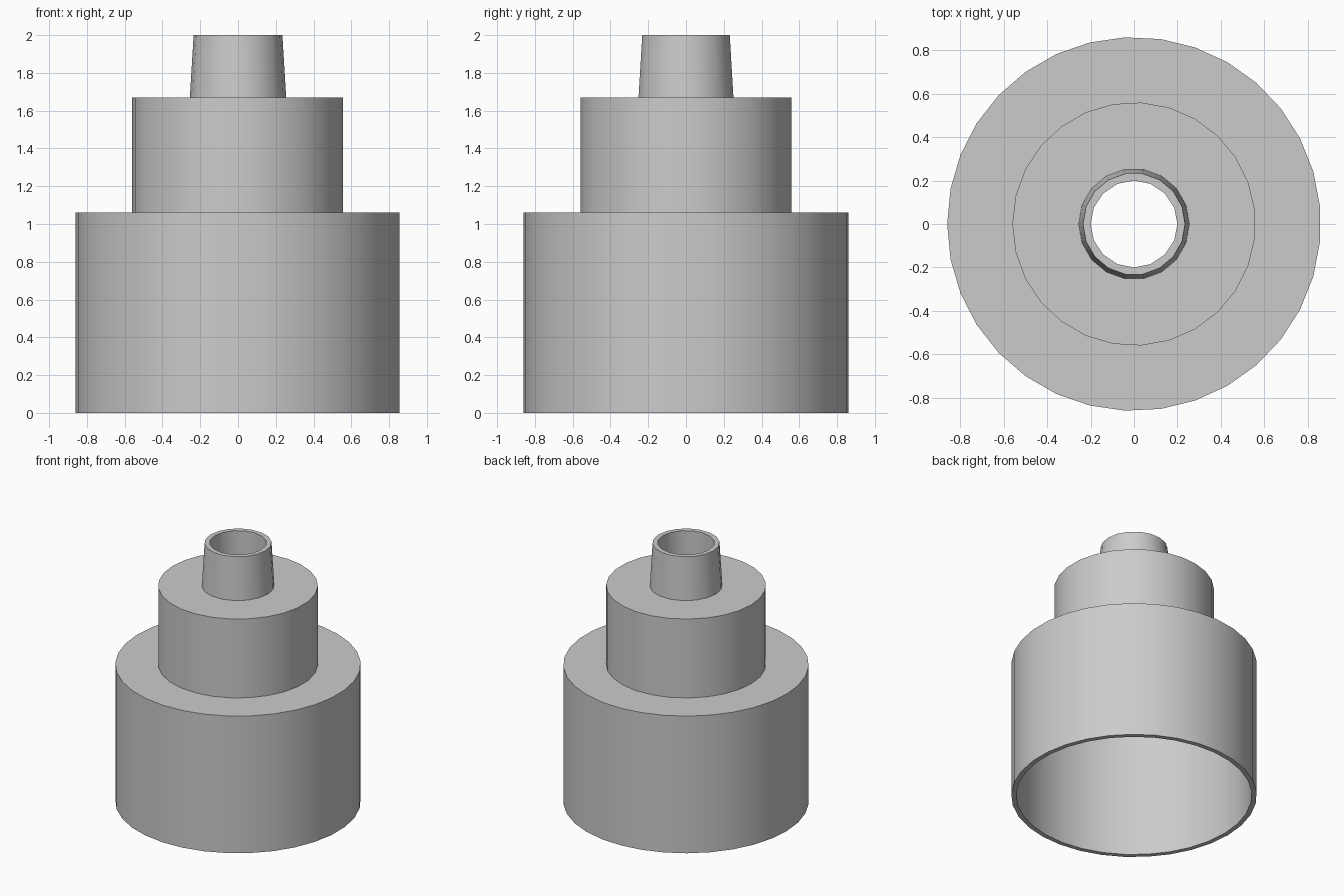
import bpy, bmesh, math

old = bpy.data.objects.get("Cube")
if old:
    bpy.data.objects.remove(old, do_unlink=True)

grey = bpy.data.materials.new("light_grey")
grey.use_nodes = True
colour = (0.6, 0.6, 0.6, 1)
grey.diffuse_color = colour
grey.node_tree.nodes["Principled BSDF"].inputs["Base Color"].default_value = colour

WALL = 0.035
BASE_TOP, COLLAR_TOP, TOP = 1.06, 1.67, 2.0
BASE_R, COLLAR_R, BORE_R = 0.86, 0.56, 0.2

# Round walls in order: up the outside, then down the inside
# (sides, first radius, first height, last radius, last height)
walls = [
    (33, BASE_R, 0, BASE_R, BASE_TOP),
    (27, COLLAR_R, BASE_TOP, COLLAR_R, COLLAR_TOP),
    (18, 0.255, COLLAR_TOP, 0.235, TOP),
    (16, BORE_R, TOP, BORE_R, COLLAR_TOP - WALL),
    (26, COLLAR_R - WALL, COLLAR_TOP - WALL, COLLAR_R - WALL, BASE_TOP - WALL),
    (33, BASE_R - WALL, BASE_TOP - WALL, BASE_R - WALL, 0),
]

bm = bmesh.new()


def ring(sides, radius, z):
    angles = [math.pi + math.tau * i / sides for i in range(sides)]
    verts = [bm.verts.new((radius * math.cos(a), radius * math.sin(a), z)) for a in angles]
    edges = [bm.edges.new((verts[i - 1], verts[i])) for i in range(sides)]
    return verts, edges


# Tube walls
rims = []
for sides, r1, z1, r2, z2 in walls:
    first, first_edges = ring(sides, r1, z1)
    last, last_edges = ring(sides, r2, z2)
    for i in range(sides):
        bm.faces.new((first[i - 1], first[i], last[i], last[i - 1]))
    rims.append((first_edges, last_edges))

# Flat steps and rims joining each wall to the next
for i, (start, end) in enumerate(rims):
    bmesh.ops.triangle_fill(bm, edges=rims[i - 1][1] + start, use_beauty=True, normal=(0, 0, 1))

bmesh.ops.recalc_face_normals(bm, faces=bm.faces)
mesh = bpy.data.meshes.new("stepped_adapter")
bm.to_mesh(mesh)
bm.free()
mesh.materials.append(grey)

adapter = bpy.data.objects.new("stepped_adapter", mesh)
bpy.context.collection.objects.link(adapter)
bpy.context.view_layer.objects.active = adapter
adapter.select_set(True)
bpy.ops.object.shade_smooth_by_angle(angle=math.radians(35))
